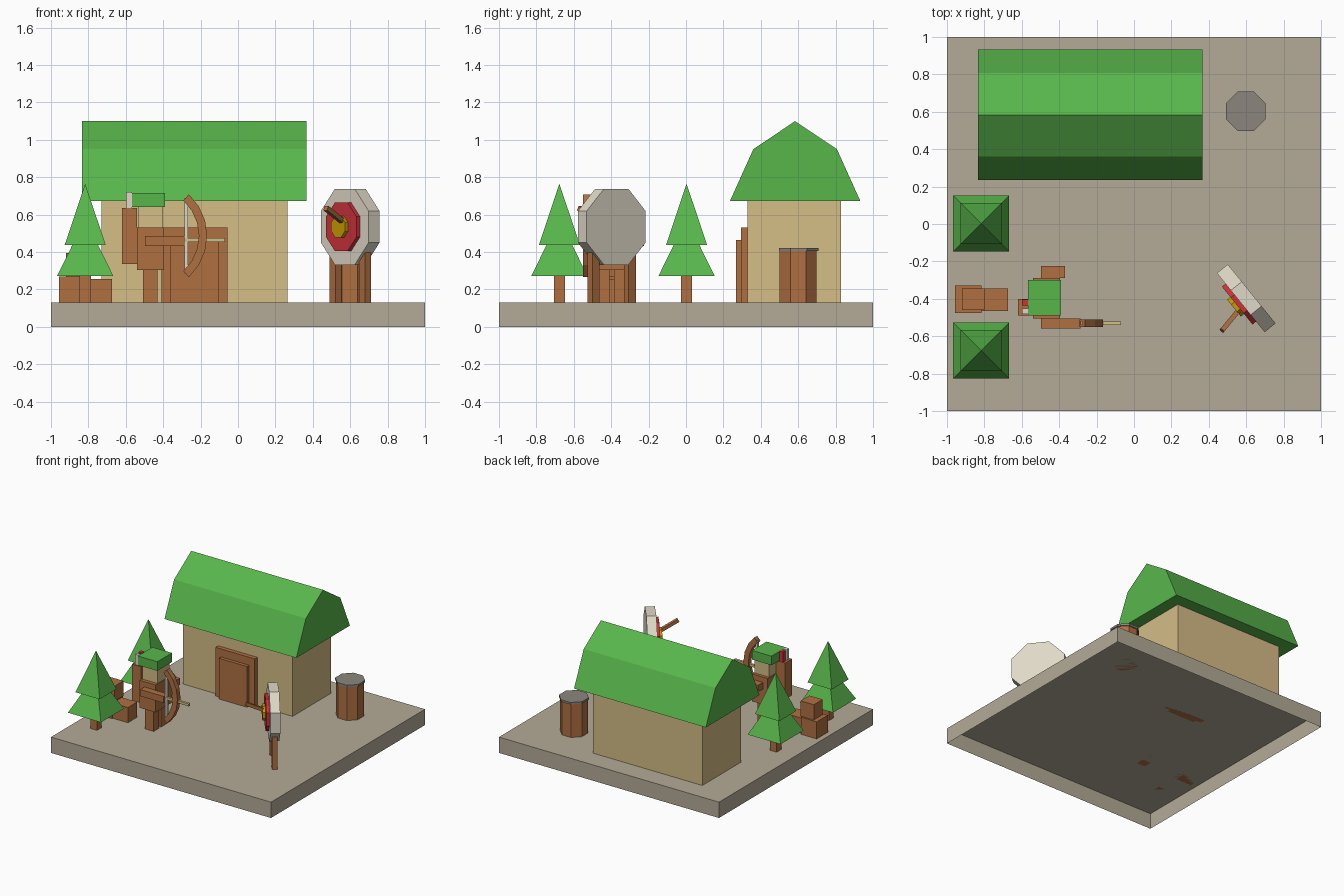
import bpy, bmesh
from math import pi, cos, sin, radians
from mathutils import Matrix, Vector

if "Cube" in bpy.data.objects:
    bpy.data.objects.remove(bpy.data.objects["Cube"], do_unlink=True)


def material(name, *srgb):
    color = [c ** 2.2 for c in srgb] + [1]
    m = bpy.data.materials.new(name)
    m.use_nodes = True
    m.diffuse_color = color
    bsdf = m.node_tree.nodes["Principled BSDF"]
    bsdf.inputs["Base Color"].default_value = color
    bsdf.inputs["Roughness"].default_value = 0.9
    return m


GROUND = material("taupe ground", .70, .665, .59)
TAN = material("tan", .83, .735, .52)
GREEN = material("leaf green", .35, .71, .30)
BROWN = material("wood brown", .68, .435, .265)
LIGHT = material("off white", .87, .845, .775)
RED = material("red", .80, .21, .24)
YELLOW = material("gold", .78, .60, .05)
GREY = material("grey", .54, .52, .49)


def finish(name, bm, mat, matrix=None):
    bmesh.ops.recalc_face_normals(bm, faces=bm.faces)
    if matrix is not None:
        bm.transform(matrix)
    me = bpy.data.meshes.new(name)
    bm.to_mesh(me)
    bm.free()
    me.materials.append(mat)
    ob = bpy.data.objects.new(name, me)
    bpy.context.collection.objects.link(ob)
    return ob


def box(name, mat, xs, ys, zs, matrix=None):
    bm = bmesh.new()
    bmesh.ops.create_cube(bm, size=1)
    for v in bm.verts:
        v.co = [r[0] if c < 0 else r[1] for c, r in zip(v.co, (xs, ys, zs))]
    return finish(name, bm, mat, matrix)


def prism(name, mat, outline, y0, y1, matrix=None):
    """Extrude an x-z outline along y."""
    bm = bmesh.new()
    face = bm.faces.new([bm.verts.new((x, y0, z)) for x, z in outline])
    ext = bmesh.ops.extrude_face_region(bm, geom=[face])["geom"]
    for v in ext:
        if isinstance(v, bmesh.types.BMVert):
            v.co.y = y1
    return finish(name, bm, mat, matrix)


def cone(name, mat, sides, half, half_top, center, z0, z1):
    """Upright cone or cylinder whose flat sides line up with the axes."""
    k = 1 / cos(pi / sides)
    bm = bmesh.new()
    bmesh.ops.create_cone(bm, cap_ends=True, segments=sides, radius1=half * k,
                          radius2=half_top * k, depth=z1 - z0)
    bmesh.ops.remove_doubles(bm, verts=bm.verts, dist=1e-5)
    place = Matrix.Translation((*center, (z0 + z1) / 2))
    return finish(name, bm, mat, place @ Matrix.Rotation(pi / sides, 4, "Z"))


def octagon(a):
    r = a / cos(pi / 8)
    return [(r * cos(pi / 8 + i * pi / 4), r * sin(pi / 8 + i * pi / 4)) for i in range(8)]


FLOOR = 0.13

# Ground slab, open underneath
slab = box("ground_slab", GROUND, (-1, 1), (-1, 1), (0, FLOOR))
bm = bmesh.new()
bm.from_mesh(slab.data)
bmesh.ops.delete(bm, geom=[f for f in bm.faces if f.normal.z < -0.5], context="FACES_ONLY")
bm.to_mesh(slab.data)
bm.free()

# House
box("house_walls", TAN, (-.73, .265), (.33, .83), (FLOOR, .70))
prism("house_roof", GREEN, [(.235, .673), (.36, .95), (.583, 1.10), (.807, .95), (.932, .673)],
      -.365, .833, Matrix.Rotation(pi / 2, 4, "Z"))
box("door_frame", BROWN, (-.41, -.055), (.295, .34), (FLOOR, .53))
box("door_panel", BROWN, (-.36, -.105), (.267, .30), (FLOOR, .465))

# Barrel
cone("barrel", BROWN, 8, .099, .099, (.597, .6), FLOOR, .405)
cone("barrel_lid", GREY, 8, .105, .105, (.597, .603), .405, .422)

# Trees
for label, y in (("front", -.677), ("back", .003)):
    at = (-.817, y)
    cone(label + "_tree_trunk", BROWN, 4, .03, .03, at, FLOOR, .29)
    cone(label + "_tree_lower", GREEN, 4, .15, .065, at, .273, .445)
    cone(label + "_tree_upper", GREEN, 4, .11, 0, at, .437, .765)

# Crates
box("large_crate", BROWN, (-.957, -.815), (-.475, -.33), (FLOOR, .27))
box("right_crate", BROWN, (-.815, -.675), (-.465, -.345), (FLOOR, .255))
box("top_crate", BROWN, (-.92, -.80), (-.46, -.345), (.27, .395))

# Target on a two-legged stand
turn = Matrix.Translation((.6, -.397, .535)) @ Matrix.Rotation(radians(-51), 4, "Z")
prism("target_board", LIGHT, octagon(.203), -.0375, .0375, turn)
prism("target_ring", RED, octagon(.13), -.062, -.03, turn)
prism("target_center", YELLOW, octagon(.058), -.084, -.06, turn)
for label, s in (("left", -1), ("right", 1)):
    box(label + "_target_leg", BROWN, (s * .125 - .025, s * .125 + .025), (-.02, .02),
        (FLOOR - .535, -.06), turn)

# Arrow stuck in the target
tip, tail = Vector((.565, -.455, .56)), Vector((.47, -.57, .635))
aim = (tail - tip).to_track_quat("Z", "Y").to_matrix().to_4x4()
box("stuck_arrow", BROWN, (-.013, .013), (-.013, .013), (0, (tail - tip).length),
    Matrix.Translation(tip) @ aim)

# Archer
for label, y in (("left", -.35), ("right", -.445)):
    box(label + "_leg", BROWN, (-.508, -.43), (y - .035, y + .035), (FLOOR, .31))
box("torso", BROWN, (-.54, -.395), (-.505, -.29), (.305, .53))
box("head", TAN, (-.535, -.40), (-.475, -.315), (.53, .645))
box("hat", GREEN, (-.567, -.39), (-.49, -.30), (.642, .717))
box("right_arm", BROWN, (-.497, -.285), (-.56, -.505), (.433, .487))
box("left_arm", BROWN, (-.497, -.37), (-.29, -.225), (.433, .487))

# Quiver with feathered arrows
box("quiver", BROWN, (-.62, -.54), (-.49, -.40), (.337, .636))
box("red_feather", RED, (-.60, -.567), (-.437, -.403), (.63, .72))
box("white_feather", LIGHT, (-.60, -.567), (-.482, -.452), (.63, .72))

# Bow, string and arrow
steps = [radians(-47.5 + 95 * i / 6) for i in range(7)]
arc = [(r * cos(a) - .465, r * sin(a) + .487) for r, order in ((.30, steps), (.256, steps[::-1]))
       for a in order]
prism("bow", BROWN, arc, -.55, -.51)
box("bow_string", LIGHT, (-.285, -.267), (-.538, -.522), (.285, .69))
box("nocked_arrow", TAN, (-.285, -.07), (-.54, -.52), (.455, .475))
